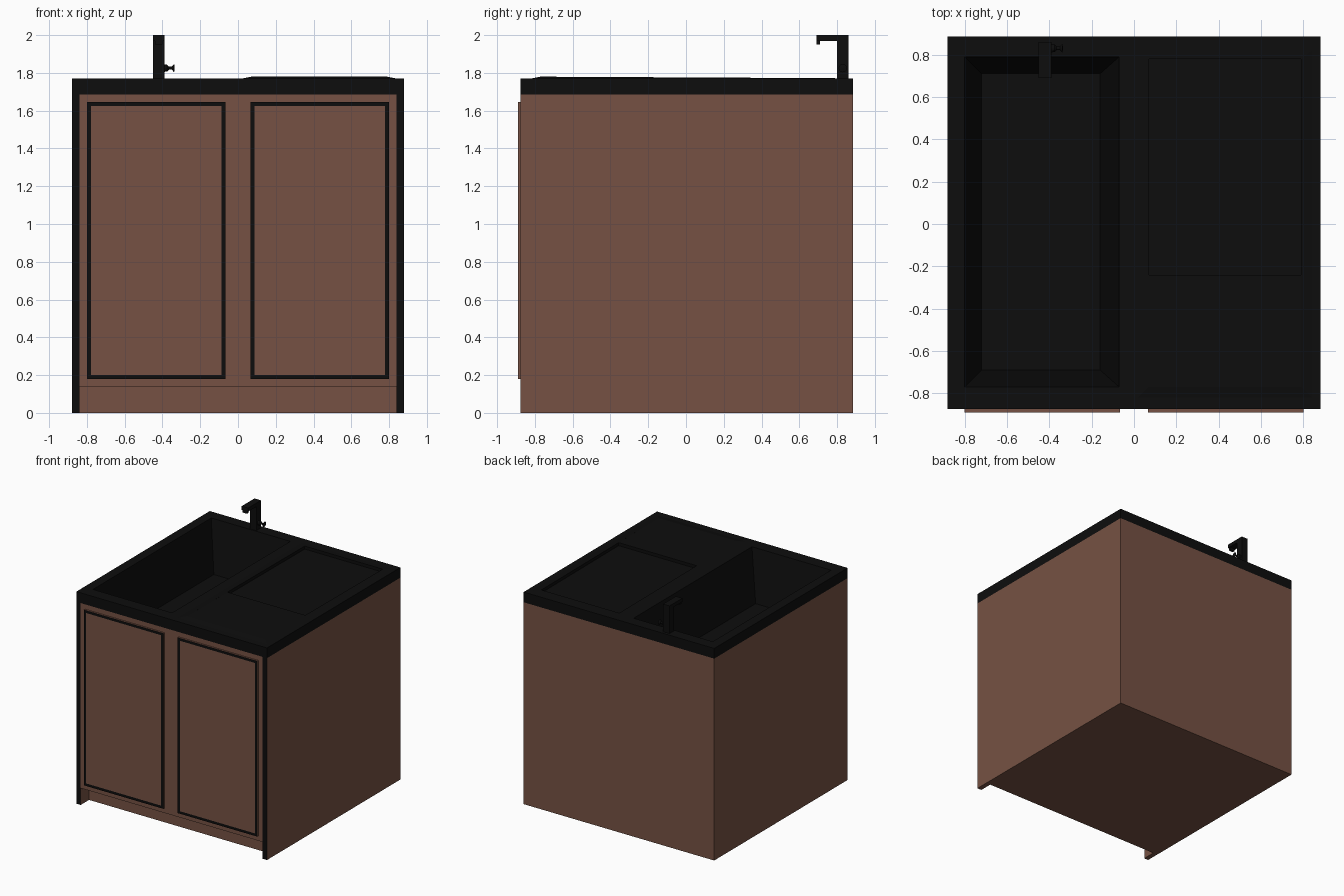
import bpy, bmesh
from math import pi
from mathutils import Matrix, Vector

cube = bpy.data.objects.get("Cube")
if cube:
    bpy.data.objects.remove(cube, do_unlink=True)


def material(name, rgb):
    mat = bpy.data.materials.new(name)
    mat.use_nodes = True
    mat.diffuse_color = (*rgb, 1)
    mat.node_tree.nodes["Principled BSDF"].inputs["Base Color"].default_value = (*rgb, 1)
    return mat


BROWN = material("brown wood", (0.18, 0.083, 0.056))
BLACK = material("matte black", (0.004, 0.004, 0.004))


def finish(name, bm, *mats):
    bmesh.ops.recalc_face_normals(bm, faces=bm.faces)
    mesh = bpy.data.meshes.new(name)
    bm.to_mesh(mesh)
    bm.free()
    for mat in mats:
        mesh.materials.append(mat)
    obj = bpy.data.objects.new(name, mesh)
    bpy.context.collection.objects.link(obj)
    return obj


def box_mesh(lo, hi):
    bm = bmesh.new()
    lo, hi = Vector(lo), Vector(hi)
    size = Matrix.Diagonal((*(hi - lo), 1))
    bmesh.ops.create_cube(bm, size=1, matrix=Matrix.Translation((lo + hi) / 2) @ size)
    return bm


def box(name, lo, hi, mat):
    return finish(name, box_mesh(lo, hi), mat)


def front_faces(bm):
    bm.normal_update()
    return [f for f in bm.faces if f.normal.y < -0.9]


def nested_rects(name, rects, mat):
    """Loft through rectangles (x0, x1, y0, y1, z front, z back); cap the last."""
    bm = bmesh.new()
    rings = []
    for x0, x1, y0, y1, zf, zb in rects:
        corners = ((x0, y0, zf), (x1, y0, zf), (x1, y1, zb), (x0, y1, zb))
        rings.append([bm.verts.new(c) for c in corners])
    for a, b in zip(rings, rings[1:]):
        for i in range(4):
            j = (i + 1) % 4
            bm.faces.new((a[i], a[j], b[j], b[i]))
    cap = bm.faces.new(rings[-1])
    obj = finish(name, bm, mat)
    # Open trays must face up on their floor
    mesh = obj.data
    if mesh.polygons[len(mesh.polygons) - 1].normal.z < 0:
        mesh.flip_normals()
    return obj


W, FRONT, BACK = 0.88, -0.875, 0.885
WALL, KICK, BODY_TOP, TOP = 0.04, 0.14, 1.685, 1.77
INNER = W - WALL

# Carcass: side panels with black front edges, notched by the recessed plinth
for side, label in ((-1, "right"), (1, "left")):
    xs = sorted((side * INNER, side * W))
    bm = box_mesh((xs[0], FRONT, 0), (xs[1], BACK, BODY_TOP))
    for f in front_faces(bm):
        f.material_index = 1
    finish(label + "_side_panel", bm, BROWN, BLACK)

box("back_panel", (-INNER, BACK - WALL, 0), (INNER, BACK, BODY_TOP), BROWN)
box("front_panel", (-INNER, FRONT, KICK), (INNER, FRONT + WALL, BODY_TOP), BROWN)
box("plinth", (-INNER, FRONT + 0.11, 0), (INNER, BACK - WALL, KICK), BROWN)

# Doors with a black border
for side, label in ((-1, "right"), (1, "left")):
    xs = sorted((side * 0.065, side * 0.8))
    bm = box_mesh((xs[0], -0.89, 0.18), (xs[1], FRONT, 1.645))
    face = front_faces(bm)
    border = bmesh.ops.inset_region(bm, faces=face, thickness=0.03)["faces"]
    for f in border:
        f.material_index = 1
    finish(label + "_door", bm, BROWN, BLACK)

# Worktop with openings for the basin and the drainer
SINK = (-0.8, -0.07, -0.77, 0.79)
TRAY = (0.07, 0.79, -0.24, 0.78)
worktop = box("worktop", (-W, FRONT, BODY_TOP), (W, BACK, TOP), BLACK)
for x0, x1, y0, y1 in (SINK, TRAY):
    cutter = box("opening_cutter", (x0, y0, 1.5), (x1, y1, 2), BLACK)
    cutter.hide_render = True
    mod = worktop.modifiers.new("opening", "BOOLEAN")
    mod.object, mod.operation, mod.solver = cutter, "DIFFERENCE", "EXACT"
    bpy.context.view_layer.objects.active = worktop
    bpy.ops.object.modifier_apply(modifier=mod.name)
    bpy.data.objects.remove(cutter, do_unlink=True)

# Tapered basin
floor = 1.35
nested_rects("basin", [(*SINK, TOP, TOP),
                       (-0.72, -0.16, -0.69, 0.71, floor, floor)], BLACK)

# Slightly raised drainer that falls to the back, with a sunken tray
nested_rects("drainer", [(0.02, 0.84, -0.82, 0.82, TOP, TOP),
                         (0.07, 0.79, -0.77, 0.78, 1.78, 1.772),
                         (*TRAY, 1.777, 1.772),
                         (*TRAY, 1.752, 1.747)], BLACK)

# Tap: square post, spout and outlet
box("tap_post", (-0.45, 0.8, TOP), (-0.39, 0.86, 2), BLACK)
box("tap_spout", (-0.45, 0.69, 1.97), (-0.39, 0.8, 2), BLACK)
box("tap_outlet", (-0.44, 0.69, 1.95), (-0.4, 0.71, 1.97), BLACK)

# Turned tap handle
bm = bmesh.new()
profile = [(-0.4, 0), (-0.4, 0.02), (-0.375, 0.018), (-0.365, 0.008),
           (-0.35, 0.008), (-0.338, 0.022), (-0.335, 0)]
verts = [bm.verts.new((x, 0.83, 1.825 + r)) for x, r in profile]
edges = [bm.edges.new(pair) for pair in zip(verts, verts[1:])]
bmesh.ops.spin(bm, geom=verts + edges, cent=(0, 0.83, 1.825), axis=(1, 0, 0),
               angle=2 * pi, steps=12)
bmesh.ops.remove_doubles(bm, verts=bm.verts, dist=0.0005)
finish("tap_handle", bm, BLACK)
